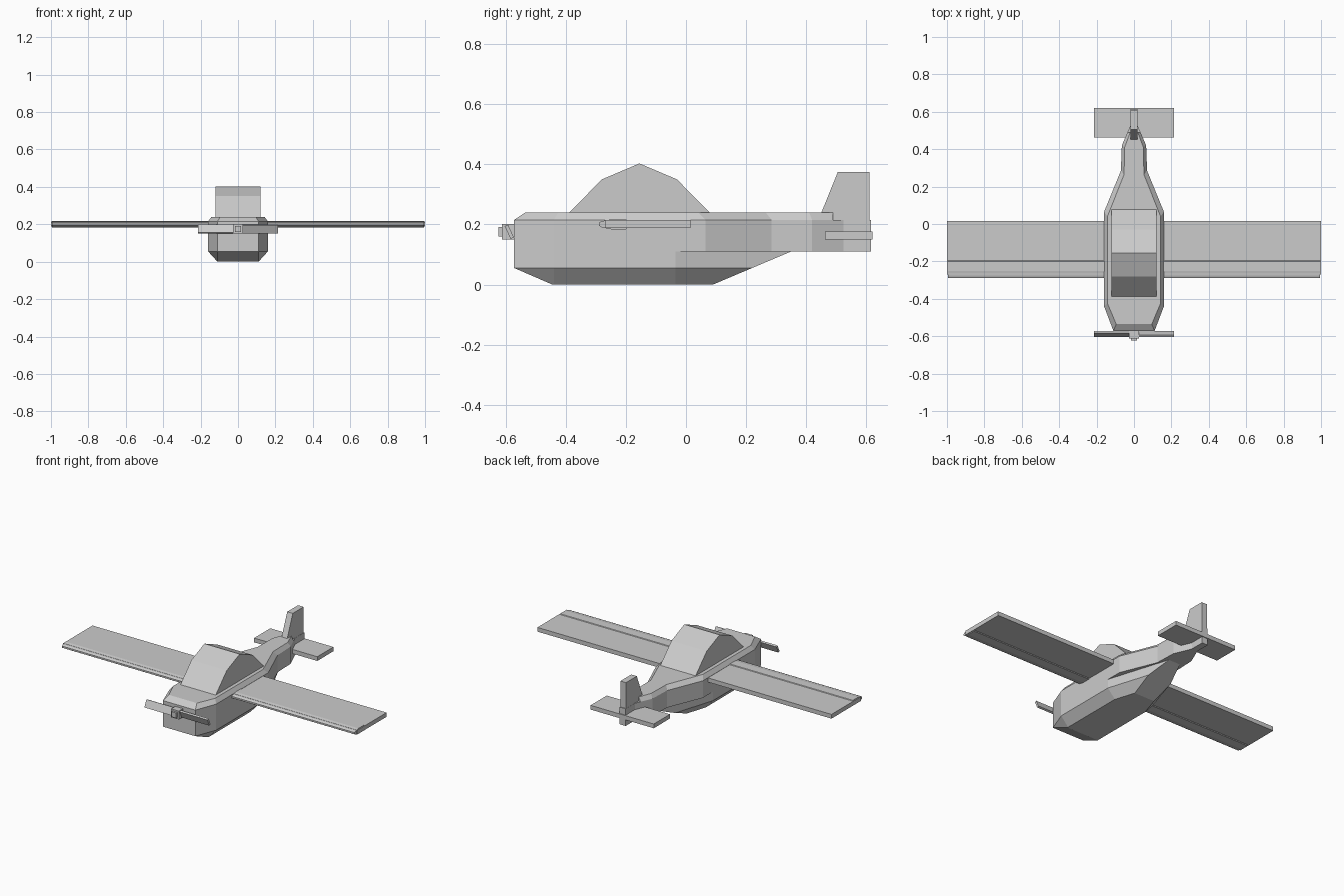
import bpy, bmesh
from math import radians
from mathutils import Matrix, Vector

if "Cube" in bpy.data.objects:
    bpy.data.objects.remove(bpy.data.objects["Cube"])


def finish(name, bm):
    bmesh.ops.remove_doubles(bm, verts=bm.verts, dist=1e-5)
    bmesh.ops.recalc_face_normals(bm, faces=bm.faces)
    me = bpy.data.meshes.new(name)
    bm.to_mesh(me)
    bm.free()
    ob = bpy.data.objects.new(name, me)
    bpy.context.collection.objects.link(ob)
    return ob


def loft(name, rings):
    """Each ring is a list of 3D points; skin between rings, cap the ends."""
    bm = bmesh.new()
    vs = [[bm.verts.new(p) for p in r] for r in rings]
    n = len(vs[0])
    for a, b in zip(vs, vs[1:]):
        for i in range(n):
            j = (i + 1) % n
            bm.faces.new((a[i], a[j], b[j], b[i]))
    bm.faces.new(vs[0])
    bm.faces.new(vs[-1])
    return finish(name, bm)


def plan(half, z):
    """Mirror a half outline of (x, y) points into a closed ring at height z."""
    return [(x, y, z) for x, y in half] + [(-x, y, z) for x, y in reversed(half)]


def side_prism(name, profile, x0, x1):
    """Extrude a (y, z) profile along x."""
    return loft(name, [[(x, y, z) for y, z in profile] for x in (x0, x1)])


def box(name, lo, hi, rot=None):
    lo, hi = Vector(lo), Vector(hi)
    m = Matrix.Translation((lo + hi) / 2)
    if rot:
        m = m @ rot
    m = m @ Matrix.Diagonal((*(hi - lo), 1))
    bm = bmesh.new()
    bmesh.ops.create_cube(bm, size=1, matrix=m)
    return finish(name, bm)


# Upper fuselage and the bevelled deck on top of it
body = [(.11, -.572), (.16, -.44), (.16, .065), (.07, .285), (.065, .42),
        (.02, .525), (.02, .615)]
loft("upper_fuselage", [plan(body, .11), plan(body, .215)])
deck_low = [(.11, -.572), (.16, -.44), (.16, .065), (.07, .285), (.065, .42), (.035, .49)]
deck_top = [(.095, -.535), (.142, -.425), (.142, .04), (.053, .265), (.05, .41), (.02, .49)]
loft("top_deck", [plan(deck_low, .215), plan(deck_top, .24)])

# Lower hull with chamfered belly rising to the tail
loft("lower_hull", [
    plan([(.11, -.572), (.16, -.44), (.16, -.035), (.04, .35)], .11),
    plan([(.11, -.572), (.16, -.44), (.16, -.035), (.08, .22)], .055),
    plan([(.11, -.445), (.11, -.44), (.11, -.035), (.07, .09)], 0)])

# Faceted canopy
side_prism("canopy", [(-.39, .238), (-.28, .35), (-.155, .403), (-.03, .35), (.08, .238)],
           -.12, .12)

# Wing: flat slab plus a slightly thicker leading edge strip
box("wing", (-1, -.27, .188), (1, .015, .214))
side_prism("wing_leading_edge",
           [(-.29, .196), (-.29, .206), (-.28, .211), (-.25, .217), (-.2, .217),
            (-.195, .213), (-.195, .189), (-.2, .184), (-.25, .184), (-.28, .19)],
           -.995, .995)

# Tail
box("tailplane", (-.215, .463, .15), (.215, .62, .176))
side_prism("tail_fin", [(.45, .238), (.505, .374), (.61, .374), (.61, .2), (.46, .2)],
           -.019, .019)

# Propeller: hub, tip and two blades with opposite pitch
box("propeller_hub", (-.026, -.612, .15), (.026, -.565, .202))
box("propeller_tip", (-.016, -.624, .16), (.016, -.61, .192))
for side, label in ((1, "right"), (-1, "left")):
    x0, x1 = sorted((side * .02, side * .214))
    box(f"propeller_blade_{label}", (x0, -.594, .152), (x1, -.582, .199),
        Matrix.Rotation(radians(25 * side), 4, 'X'))
